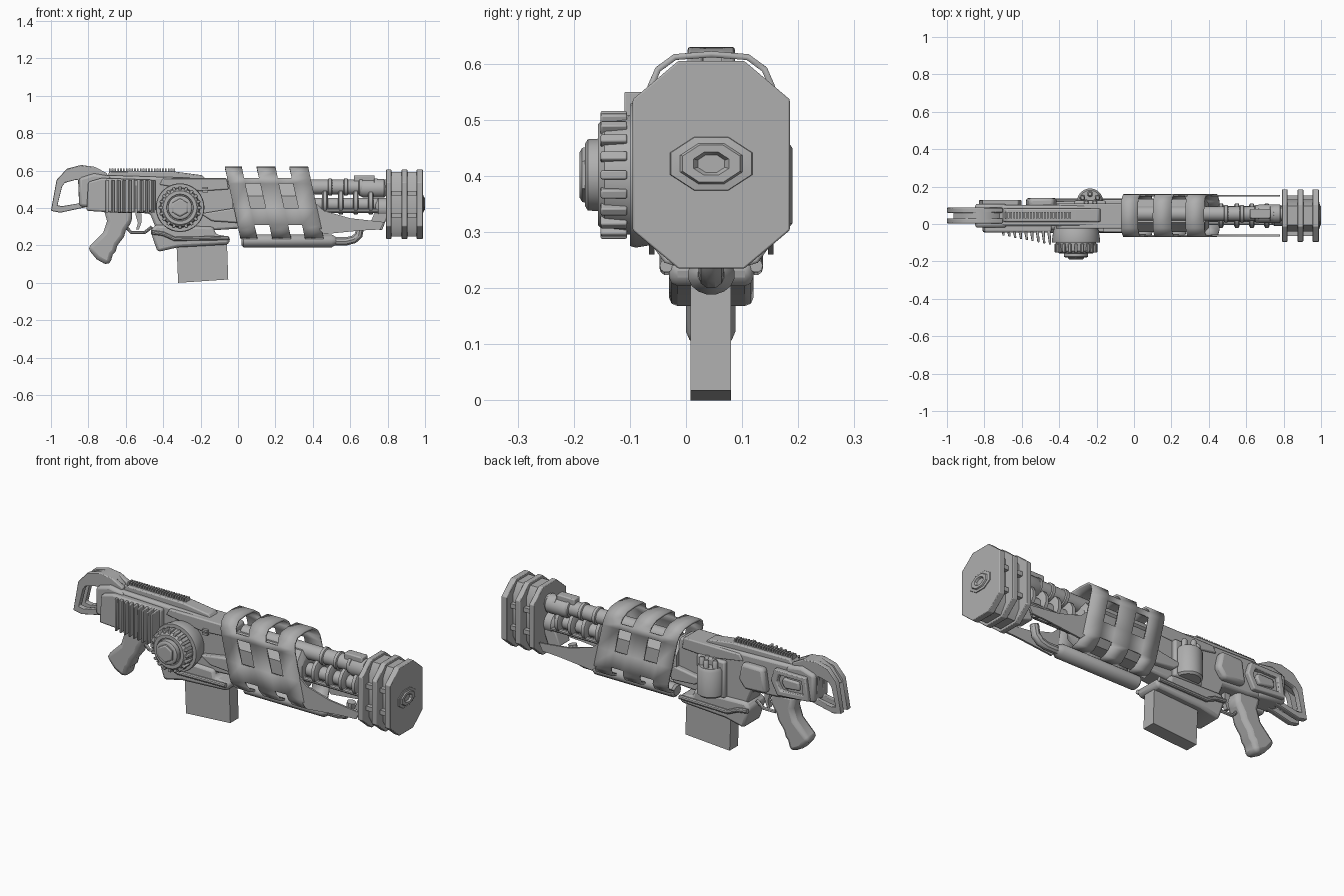
import bpy, bmesh, math
from mathutils import Vector

grey = bpy.data.materials.new("gunmetal_grey")
grey.diffuse_color = (0.43, 0.43, 0.43, 1)
CY = 0.045  # centre line of the weapon in y


def finish(name, bm, bevel=0.0):
    bmesh.ops.recalc_face_normals(bm, faces=bm.faces)
    me = bpy.data.meshes.new(name)
    bm.to_mesh(me)
    bm.free()
    me.materials.append(grey)
    ob = bpy.data.objects.new(name, me)
    bpy.context.collection.objects.link(ob)
    if bevel:
        m = ob.modifiers.new("bevel", 'BEVEL')
        m.width, m.segments, m.limit_method = bevel, 2, 'ANGLE'
        m.angle_limit = math.radians(35)
    return ob


def at(axis, a, p):
    """Point from an axial position and two cross coordinates."""
    return {'x': (a, p[0], p[1]), 'y': (p[0], a, p[1]), 'z': (p[0], p[1], a)}[axis]


def prism(name, pts, a0, a1, axis='y', bevel=0.0, hole=None):
    """Extruded profile; hole has the same number of points as pts."""
    bm = bmesh.new()
    n = len(pts)
    lo, hi = [[bm.verts.new(at(axis, a, p)) for p in pts] for a in (a0, a1)]
    for i in range(n):
        j = (i + 1) % n
        bm.faces.new((lo[i], lo[j], hi[j], hi[i]))
    if hole:
        l2, h2 = [[bm.verts.new(at(axis, a, p)) for p in hole] for a in (a0, a1)]
        for i in range(n):
            j = (i + 1) % n
            bm.faces.new((l2[i], l2[j], h2[j], h2[i]))
            bm.faces.new((lo[i], lo[j], l2[j], l2[i]))
            bm.faces.new((hi[i], hi[j], h2[j], h2[i]))
    else:
        bm.faces.new(lo)
        bm.faces.new(hi)
    return finish(name, bm, bevel)


def box(name, x0, x1, y0, y1, z0, z1, bevel=0.0):
    return prism(name, [(x0, z0), (x1, z0), (x1, z1), (x0, z1)], y0, y1, 'y', bevel)


def lathe(name, prof, c, axis='x', n=24, squash=1.0):
    """Revolve (axial, radius) pairs about an axis through c."""
    bm = bmesh.new()
    rings = []
    for a, r in prof:
        ang = [2 * math.pi * (i + 0.5) / n for i in range(n)]
        rings.append([bm.verts.new(at(axis, a, (c[0] + r * math.cos(t), c[1] + squash * r * math.sin(t)))) for t in ang])
    for p, q in zip(rings, rings[1:]):
        for i in range(n):
            j = (i + 1) % n
            bm.faces.new((p[i], p[j], q[j], q[i]))
    bm.faces.new(rings[0])
    bm.faces.new(rings[-1])
    return finish(name, bm)


def tube(name, pts, r):
    cu = bpy.data.curves.new(name, 'CURVE')
    cu.dimensions, cu.bevel_depth, cu.bevel_resolution, cu.use_fill_caps = '3D', r, 3, True
    sp = cu.splines.new('POLY')
    sp.points.add(len(pts) - 1)
    for p, co in zip(sp.points, pts):
        p.co = (*co, 1)
    tmp = bpy.data.objects.new(name, cu)
    bpy.context.collection.objects.link(tmp)
    bpy.context.view_layer.update()
    bm = bmesh.new()
    bm.from_mesh(bpy.data.meshes.new_from_object(tmp.evaluated_get(bpy.context.evaluated_depsgraph_get())))
    bpy.data.objects.remove(tmp)
    return finish(name, bm)


def octagon(hy, hz, cy, cz):
    q = [(1, -cz), (1, cz), (cy, 1), (-cy, 1), (-1, cz), (-1, -cz), (-cy, -1), (cy, -1)]
    return [(CY + hy * a, 0.42 + hz * b) for a, b in q]


# Muzzle brake: three octagonal plates on a slimmer core, with a bore
for i, (x0, x1) in enumerate([(0.792, 0.82), (0.875, 0.905), (0.955, 0.988)]):
    prism(f"muzzle_plate_{i}", octagon(0.14, 0.185, 0.42, 0.63), x0, x1, 'x', 0.003)
prism("muzzle_core", octagon(0.085, 0.172, 0.6, 0.68), 0.80, 0.97, 'x')
for s in (-1, 1):
    for z in (0.36, 0.48):
        box("muzzle_side_bar", 0.80, 0.97, CY + s * 0.08, CY + s * 0.108, z - 0.012, z + 0.012)
lathe("muzzle_bore", [(0.98, 0.082), (0.992, 0.078), (0.994, 0.06), (1.0, 0.055), (1.0, 0.034), (0.99, 0.026)],
      (CY, 0.422), 'x', 8, 0.65)

# Barrel cluster with ribs and collars
lathe("upper_barrel", [(0.0, 0.04), (0.8, 0.04)], (0.055, 0.512))
lathe("lower_barrel", [(0.0, 0.035), (0.8, 0.035)], (CY, 0.42))
for s in (-1, 1):
    lathe("barrel_rod", [(0.3, 0.012), (0.8, 0.012)], (CY + s * 0.04, 0.385), n=10)
for x in (0.45, 0.535, 0.615, 0.695):
    lathe("barrel_rib", [(x, 0.055), (x + .006, 0.068), (x + .024, 0.068), (x + .03, 0.055)], (CY, 0.43), n=12)
    lathe("barrel_ring", [(x + .03, 0.04), (x + .034, 0.047), (x + .05, 0.047), (x + .054, 0.04)], (0.055, 0.512), n=16)
lathe("upper_collar", [(0.65, 0.04), (0.67, 0.05), (0.78, 0.05), (0.79, 0.04)], (0.055, 0.505))
lathe("lower_collar", [(0.735, 0.04), (0.75, 0.055), (0.8, 0.055)], (CY, 0.40))
box("gas_block", 0.62, 0.73, 0.03, 0.08, 0.53, 0.575, 0.006)
prism("front_bracket", [(0.70, 0.30), (0.77, 0.28), (0.80, 0.36), (0.80, 0.42), (0.74, 0.40)], 0.0, 0.09, 'y', 0.006)

# Vented sleeve: sheared grid wrapped round the barrel, open cells are the vents
half = [(0.045, .24), (0.08, .25), (0.105, .285), (0.11, .31), (0.11, .40), (0.11, .53),
        (0.108, .56), (0.095, .59), (0.065, .612), (0.0, .617)]
ring = [(CY - y, z) for y, z in half] + [(CY + y, z) for y, z in half[-2::-1]]
cols = [-0.07, 0.02, 0.10, 0.20, 0.275, 0.375]
bm = bmesh.new()
grid = [[bm.verts.new((u + (0.617 - z) * 0.22, y, z)) for y, z in ring] for u in cols]
for c in range(5):
    for r in range(len(ring) - 1):
        row = min(r, len(ring) - 2 - r)
        if c in (1, 3) and row in (0, 1, 2, 4, 6, 7, 8):
            continue
        bm.faces.new((grid[c][r], grid[c][r + 1], grid[c + 1][r + 1], grid[c + 1][r]))
sleeve = finish("vented_sleeve", bm)
m = sleeve.modifiers.new("thickness", 'SOLIDIFY')
m.thickness, m.offset = 0.011, 0
for s in (-1, 1):
    y = CY + s * 0.106
    prism("sleeve_point", [(0.41, .43), (0.46, .385), (0.60, .345), (0.78, .325), (0.76, .285), (0.66, .28),
                           (0.46, .26), (0.42, .30)], y - 0.005, y + 0.005)
lathe("inner_handguard", [(-0.03, 0.085), (0.0, 0.095), (0.38, 0.095), (0.40, 0.07)], (CY, 0.42), n=8, squash=1.25)

# Tube under the sleeve with its elbow
lathe("under_tube", [(0.02, 0.03), (0.03, 0.042), (0.5, 0.042), (0.525, 0.024)], (CY, 0.224), n=16, squash=0.85)
tube("under_tube_elbow", [(0.5, CY, .222), (0.58, CY, .222), (0.62, CY, .232), (0.645, CY, .255), (0.655, CY, .31)], 0.023)

# Receiver
prism("receiver", [(-0.82, .41), (-0.80, .555), (-0.70, .575), (-0.2, .56), (-0.03, .55), (-0.01, .42), (0.02, .36),
                   (0.01, .29), (-0.15, .28), (-0.43, .27), (-0.47, .37), (-0.62, .38)], -0.012, 0.102, 'y', 0.012)
prism("receiver_top", [(-0.71, .565), (-0.68, .598), (-0.34, .595), (-0.19, .575), (-0.17, .55)], 0.012, 0.082, 'y', 0.006)
prism("upper_rail", [(-0.42, .525), (-0.40, .56), (-0.06, .56), (-0.05, .50), (-0.2, .49)], -0.025, 0.11, 'y', 0.006)
prism("front_wedge", [(-0.2, .37), (-0.02, .40), (0.02, .38), (0.0, .32), (-0.14, .33)], -0.045, 0.13, 'y', 0.008)
for i in range(24):
    x = -0.69 + i * 0.015
    box("rail_tooth", x, x + 0.009, 0.03, 0.064, 0.59, 0.612)
for z in (0.49, 0.507):
    box("side_pin", -0.19, -0.16, -0.04, -0.02, z - 0.006, z + 0.006)

# Cooling fins on the front side
prism("fin_base", [(-0.81, .385), (-0.80, .54), (-0.73, .56), (-0.44, .55), (-0.44, .385), (-0.6, .372)], -0.045, 0.0, 'y', 0.01)
for i in range(9):
    x, d = -0.715 + i * 0.031, -0.062 - i * 0.006
    prism("cooling_fin", [(x, -0.02), (x + 0.02, -0.02), (x + 0.024, d), (x + 0.013, d)], 0.375, 0.55, 'z', 0.003)

# Shoulder stock: two open loops with a thinner web between them
outer = [(-1.0, .385), (-0.97, .55), (-0.915, .61), (-0.84, .63), (-0.765, .62), (-0.70, .585), (-0.74, .42), (-0.95, .375)]
inner = [(-0.965, .415), (-0.94, .515), (-0.925, .535), (-0.90, .542), (-0.87, .55), (-0.855, .55), (-0.85, .425), (-0.94, .41)]
for y in (0.003, 0.06):
    prism("stock_loop", outer, y, y + 0.027, 'y', 0.005, inner)
prism("stock_top_web", [(-0.965, .53), (-0.91, .60), (-0.84, .63), (-0.765, .62), (-0.72, .58), (-0.87, .56), (-0.93, .54)], 0.02, 0.07)
prism("stock_neck", [(-0.85, .41), (-0.85, .56), (-0.77, .585), (-0.68, .57), (-0.68, .39)], -0.02, 0.108, 'y', 0.015)

# Pistol grip, trigger and guard
prism("pistol_grip", [(-0.805, .185), (-0.755, .125), (-0.715, .103), (-0.685, .097), (-0.67, .15), (-0.655, .165), (-0.645, .20),
                      (-0.61, .245), (-0.60, .28), (-0.565, .33), (-0.57, .40), (-0.72, .40), (-0.70, .33), (-0.72, .27)],
      0.0, 0.088, 'y', 0.022)
prism("trigger", [(-0.55, .37), (-0.535, .32), (-0.545, .285), (-0.53, .285), (-0.515, .325), (-0.515, .37)], 0.033, 0.057)
tube("trigger_guard", [(-0.60, CY, .30), (-0.57, CY, .268), (-0.50, CY, .268), (-0.46, CY, .30)], 0.009)

# Magazine and its well
prism("magazine", [(-0.33, .24), (-0.32, 0.0), (-0.052, .018), (-0.06, .24)], 0.008, 0.08)
prism("magazine_well", [(-0.47, .28), (-0.43, .165), (-0.32, .19), (-0.05, .205), (-0.04, .245), (-0.12, .26),
                        (-0.13, .30), (-0.44, .31)], -0.03, 0.12, 'y', 0.015)
for y in (-0.035, 0.125):
    tube("well_lip", [(-0.46, y, .27), (-0.40, y, .262), (-0.34, y, .235), (-0.05, y, .24)], 0.012)

# Side drum with ribs and hexagonal hub
DX, DZ = -0.31, 0.402
lathe("drum_base", [(0.0, 0.11), (-0.04, 0.122), (-0.09, 0.13), (-0.10, 0.127), (-0.10, 0.11)], (DX, DZ), 'y', 40)
lathe("drum", [(-0.09, 0.108), (-0.145, 0.102), (-0.157, 0.09), (-0.157, 0.072), (-0.15, 0.07)], (DX, DZ), 'y', 40)
lathe("drum_hub", [(-0.14, 0.066), (-0.175, 0.064), (-0.18, 0.056), (-0.18, 0.05)], (DX, DZ), 'y', 24)
lathe("drum_hub_cap", [(-0.17, 0.052), (-0.185, 0.048), (-0.19, 0.04)], (DX, DZ), 'y', 6)
for i in range(20):
    t = 2 * math.pi * i / 20
    pts = []
    for r, w in ((0.09, -.008), (0.114, -.008), (0.114, .008), (0.09, .008)):
        pts.append((DX + r * math.cos(t) - w * math.sin(t), DZ + r * math.sin(t) + w * math.cos(t)))
    prism("drum_rib", pts, -0.152, -0.105, 'y', 0.003)

# Back side: canister with studs, block and framed panel
lathe("side_canister", [(0.305, 0.06), (0.315, 0.07), (0.45, 0.07), (0.465, 0.06)], (-0.235, 0.12), 'z', 24)
box("canister_mount", -0.32, -0.15, 0.09, 0.125, 0.30, 0.50, 0.01)
for dx, y in ((-0.04, .14), (0.0, .16), (0.04, .14), (-0.02, .115), (0.025, .115)):
    lathe("canister_stud", [(0.45, 0.015), (0.495, 0.015), (0.505, 0.009)], (-0.235 + dx, y), 'z', 10)
prism("rear_block", [(-0.58, .40), (-0.56, .53), (-0.43, .53), (-0.41, .44), (-0.45, .39)], 0.09, 0.14, 'y', 0.016)
prism("rear_panel_frame", [(-0.83, .42), (-0.81, .545), (-0.62, .545), (-0.60, .48), (-0.64, .405)], 0.09, 0.128, 'y', 0.006,
      [(-0.795, .445), (-0.785, .52), (-0.65, .52), (-0.635, .48), (-0.66, .435)])
prism("rear_panel", [(-0.77, .46), (-0.765, .505), (-0.67, .505), (-0.66, .48), (-0.68, .45)], 0.09, 0.12, 'y', 0.008)

# Smooth shading with sharp edges kept
for ob in bpy.data.objects:
    ob.select_set(ob.type == 'MESH')
bpy.context.view_layer.objects.active = sleeve
bpy.ops.object.shade_smooth_by_angle(angle=math.radians(35))
